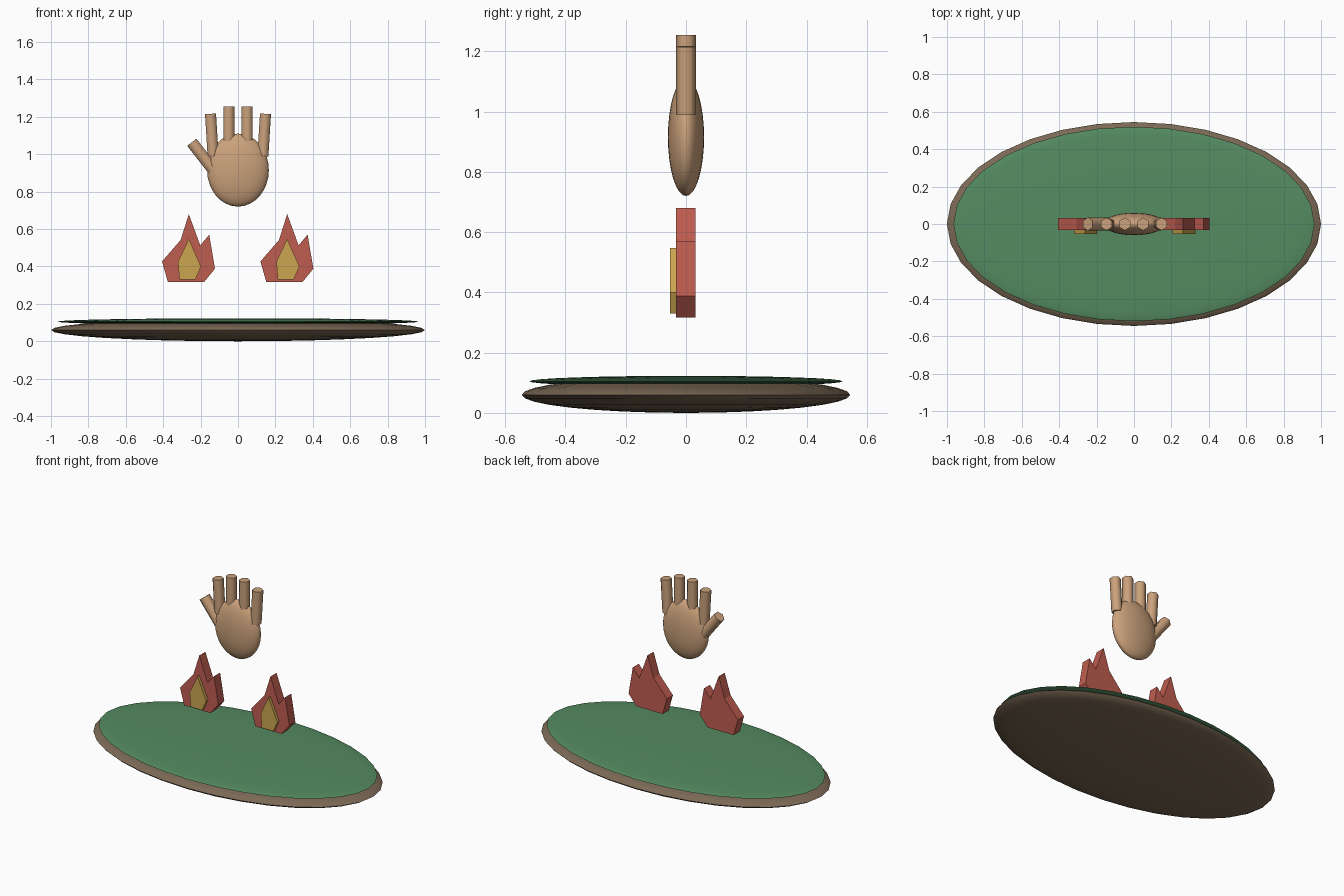
import bpy, bmesh, math
from mathutils import Vector

if "Cube" in bpy.data.objects:
    bpy.data.objects.remove(bpy.data.objects["Cube"])


def material(name, rgb):
    m = bpy.data.materials.new(name)
    m.diffuse_color = (*rgb, 1)
    m.use_nodes = True
    m.node_tree.nodes["Principled BSDF"].inputs["Base Color"].default_value = m.diffuse_color
    return m


WOOD = material("brown", (0.20, 0.14, 0.09))
GREEN = material("green", (0.09, 0.26, 0.12))
SKIN = material("tan", (0.60, 0.36, 0.20))
RED = material("red", (0.52, 0.11, 0.08))
YELLOW = material("yellow", (0.60, 0.38, 0.08))


def finish(name, mat, smooth=None):
    ob = bpy.context.object
    ob.name = name
    ob.data.materials.append(mat)
    if smooth:
        bpy.ops.object.shade_smooth_by_angle(angle=math.radians(smooth))
    return ob


def ellipsoid(name, z, size, mat, seg, rings):
    bpy.ops.mesh.primitive_uv_sphere_add(segments=seg, ring_count=rings, location=(0, 0, z))
    bpy.context.object.scale = size
    bpy.ops.object.transform_apply(location=False, rotation=False)
    finish(name, mat, 80)


def finger(name, start, end, r):
    # six-sided rod between two (x, z) points
    a, b = Vector((start[0], 0, start[1])), Vector((end[0], 0, end[1]))
    d = b - a
    bpy.ops.mesh.primitive_cylinder_add(
        vertices=6, radius=r, depth=d.length, location=(a + b) / 2,
        rotation=(0, math.atan2(d.x, d.z), 0))
    finish(name, SKIN, 65)


def plate(name, outline, x, y0, y1, mat):
    # front outline extruded along y
    bm = bmesh.new()
    face = bm.faces.new([bm.verts.new((x + px, y0, pz)) for px, pz in outline])
    new = bmesh.ops.extrude_face_region(bm, geom=[face])["geom"]
    bmesh.ops.translate(bm, vec=(0, y1 - y0, 0),
                        verts=[v for v in new if isinstance(v, bmesh.types.BMVert)])
    bmesh.ops.recalc_face_normals(bm, faces=bm.faces)
    me = bpy.data.meshes.new(name)
    bm.to_mesh(me)
    bm.free()
    ob = bpy.data.objects.new(name, me)
    bpy.context.collection.objects.link(ob)
    me.materials.append(mat)


# oval base with green top
ellipsoid("base", 0.06, (1.0, 0.545, 0.06), WOOD, 32, 16)
ellipsoid("base_top", 0.105, (0.965, 0.52, 0.018), GREEN, 32, 16)

# hand
ellipsoid("palm", 0.915, (0.165, 0.06, 0.195), SKIN, 32, 16)
for side, s in (("left", -1), ("right", 1)):
    finger(side + "_inner_finger", (s * 0.049, 1.01), (s * 0.049, 1.255), 0.034)
    finger(side + "_outer_finger", (s * 0.133, 0.99), (s * 0.147, 1.216), 0.034)
finger("thumb", (-0.132, 0.916), (-0.247, 1.064), 0.036)

# flames
FLAME = [(0, 0.68), (0.061, 0.513), (0.109, 0.57), (0.14, 0.388),
         (0.082, 0.317), (-0.112, 0.317), (-0.143, 0.427), (-0.044, 0.541)]
CORE = [(0, 0.547), (0.065, 0.40), (0.035, 0.33), (-0.05, 0.33), (-0.058, 0.425)]
for side, x in (("left", -0.263), ("right", 0.263)):
    plate(side + "_flame", FLAME, x, -0.033, 0.031, RED)
    plate(side + "_flame_core", CORE, x, -0.053, -0.03, YELLOW)
